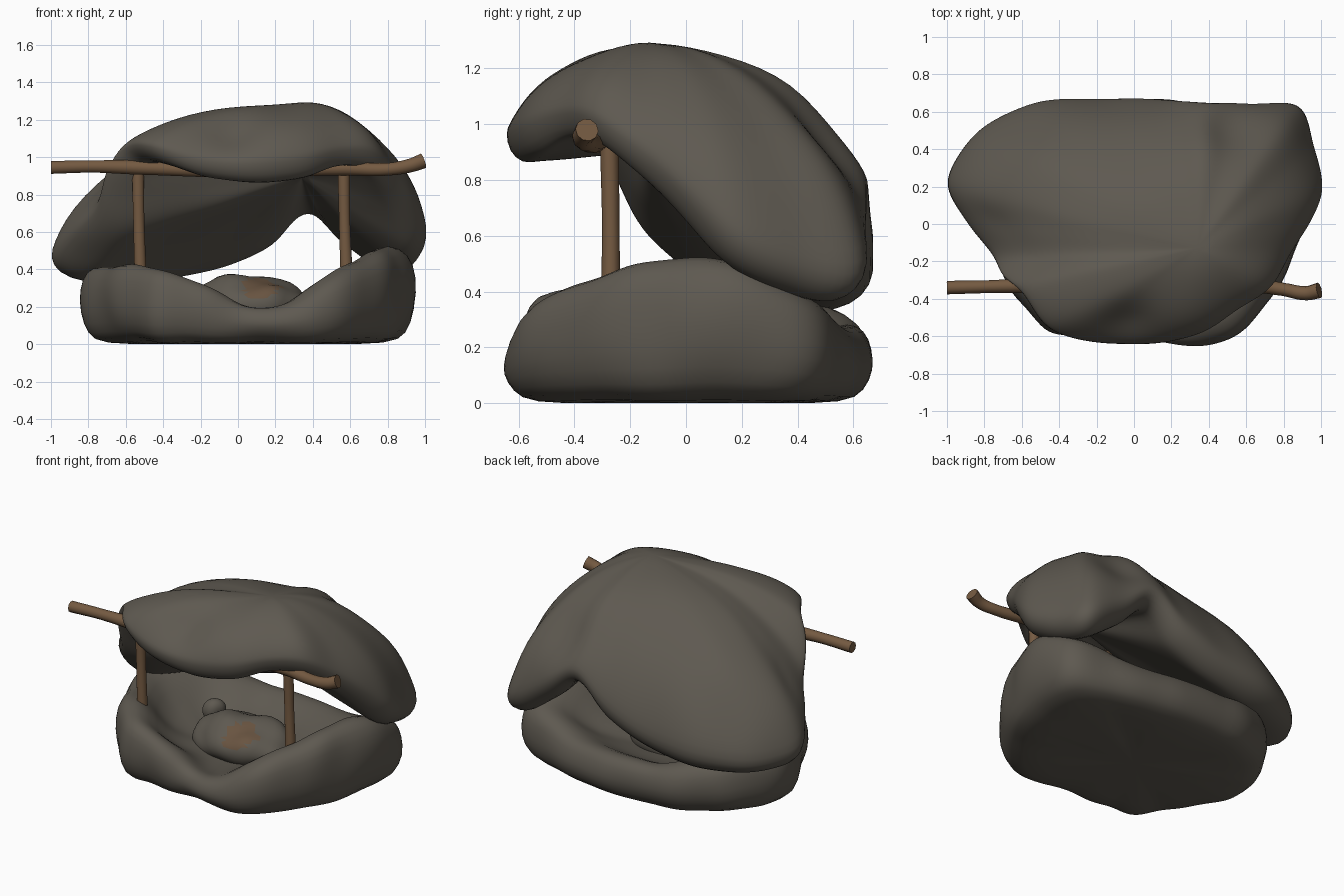
import bpy
import bmesh
import math
from mathutils import Vector, noise

cube = bpy.data.objects.get("Cube")
if cube:
    bpy.data.objects.remove(cube, do_unlink=True)


def make_material(name, color):
    mat = bpy.data.materials.new(name)
    mat.use_nodes = True
    mat.diffuse_color = color
    mat.node_tree.nodes["Principled BSDF"].inputs["Base Color"].default_value = color
    return mat


stone = make_material("grey brown stone", (0.112, 0.1, 0.081, 1))
rust = make_material("rust stain", (0.14, 0.088, 0.052, 1))
wood = make_material("brown wood", (0.175, 0.102, 0.053, 1))


def smooth_loop(points, steps=4):
    """Closed Catmull-Rom curve through the points."""
    pts = [Vector(p) for p in points]
    count = len(pts)
    result = []
    for i in range(count):
        a, b, c, d = (pts[(i + k) % count] for k in (-1, 0, 1, 2))
        for step in range(steps):
            t = step / steps
            result.append(0.5 * (2 * b + (c - a) * t
                                 + (2 * a - 5 * b + 4 * c - d) * t ** 2
                                 + (3 * b - a - 3 * c + d) * t ** 3))
    return result


def loft(start, rings, end):
    """Closed skin over a pole, a stack of rings and a second pole."""
    bm = bmesh.new()
    loops = [[bm.verts.new(co) for co in ring] for ring in rings]
    poles = [bm.verts.new(start), bm.verts.new(end)]
    count = len(loops[0])
    for i in range(count):
        j = (i + 1) % count
        bm.faces.new((poles[0], loops[0][i], loops[0][j]))
        bm.faces.new((poles[1], loops[-1][j], loops[-1][i]))
        for low, high in zip(loops, loops[1:]):
            bm.faces.new((low[i], high[i], high[j], low[j]))
    bmesh.ops.recalc_face_normals(bm, faces=bm.faces)
    return bm


def weather(bm, amount, frequency, dents=()):
    """Lumpy surface with a few broad hollows."""
    bm.normal_update()
    moves = []
    for v in bm.verts:
        push = noise.noise(v.co * frequency) * amount
        for centre, radius, depth in dents:
            gap = (v.co - Vector(centre)).length / radius
            push -= depth * math.exp(-gap * gap)
        moves.append(v.normal * push)
    for v, move in zip(bm.verts, moves):
        v.co += move
        v.co.z = max(v.co.z, 0)


def finish(name, bm, materials, levels=1):
    mesh = bpy.data.meshes.new(name)
    for face in bm.faces:
        face.smooth = True
    bm.to_mesh(mesh)
    bm.free()
    obj = bpy.data.objects.new(name, mesh)
    bpy.context.collection.objects.link(obj)
    for mat in materials:
        mesh.materials.append(mat)
    if levels:
        soften = obj.modifiers.new("Soften", "SUBSURF")
        soften.levels = soften.render_levels = levels


# Hollow base: outline points hold x, y and the height of the rim
base_outline = smooth_loop([
    (0.05, -0.6, 0.2), (0.3, -0.645, 0.21), (0.54, -0.61, 0.34),
    (0.76, -0.37, 0.45), (0.89, -0.1, 0.51), (0.95, 0.2, 0.51),
    (0.9, 0.47, 0.39), (0.6, 0.59, 0.31), (0.2, 0.66, 0.28),
    (-0.2, 0.66, 0.29), (-0.55, 0.56, 0.34), (-0.78, 0.33, 0.4),
    (-0.85, 0.08, 0.42), (-0.74, -0.2, 0.42), (-0.61, -0.41, 0.41),
    (-0.46, -0.575, 0.4), (-0.21, -0.61, 0.33)])
# Section steps: outline scale, fixed height, share of the rim height
base_section = [
    (0.5, 0, 0), (0.86, 0, 0), (0.95, 0.04, 0.03), (1, 0.04, 0.3),
    (0.995, 0, 0.7), (0.96, 0, 0.94), (0.87, 0, 1.03), (0.75, 0, 0.94),
    (0.61, 0.09, 0.38), (0.44, 0.15, 0.03), (0.2, 0.15, 0)]
base_rings = [[(p.x * s, p.y * s, fixed + share * p.z) for p in base_outline]
              for s, fixed, share in base_section]
bm = loft((0, 0, 0), base_rings, (0, 0, 0.15))
weather(bm, 0.03, 4.5)
finish("hollow_stone_base", bm, [stone])

# Arched roof: rim points hold x, y and the height of the lower edge
roof_rim = smooth_loop([
    (0.05, -0.645, 0.87), (0.33, -0.59, 0.89), (0.55, -0.47, 0.94),
    (0.73, -0.34, 0.93), (0.84, -0.15, 0.8), (0.95, 0.02, 0.64),
    (1.01, 0.2, 0.49), (0.96, 0.42, 0.39), (0.88, 0.64, 0.37),
    (0.6, 0.65, 0.53), (0.38, 0.655, 0.69), (0.15, 0.67, 0.52),
    (-0.15, 0.68, 0.4), (-0.5, 0.65, 0.35), (-0.79, 0.54, 0.32),
    (-0.95, 0.38, 0.33), (-1.01, 0.2, 0.37), (-0.9, 0, 0.48),
    (-0.77, -0.17, 0.62), (-0.71, -0.28, 0.82), (-0.6, -0.37, 0.96),
    (-0.46, -0.56, 0.96), (-0.22, -0.635, 0.89)])
apex = Vector((0.34, -0.13, 1.29))


def dome_ring(scale, rise, top, lift):
    """One ring between the lifted rim and the top of the dome."""
    ring = []
    for p in roof_rim:
        foot = p.z + lift
        ring.append((apex.x + (p.x - apex.x) * scale,
                     apex.y + (p.y - apex.y) * scale,
                     foot + (top - foot) * rise))
    return ring


arc = [math.radians(90 * k / 9) for k in range(1, 10)]
roof_rings = [dome_ring(math.sin(a), math.cos(a) ** 1.33, apex.z, 0.1) for a in arc]
roof_rings += [dome_ring(0.965, 0, 1, 0.035), dome_ring(0.88, 0, 1, 0)]
# The underside is nearly flat, sloping from the lip down to the rear
inner_top = 0.9
roof_rings += [dome_ring(0.8 * k / 6, 1 - k / 6, inner_top, 0.01)
               for k in range(6, 0, -1)]
bm = loft(apex, roof_rings, (apex.x, apex.y, inner_top))
weather(bm, 0.02, 3, [
    ((-0.02, -0.52, 1.12), 0.13, 0.045),   # hollow in the front lip
    ((-0.77, 0, 0.85), 0.15, 0.035),       # groove on one flank
    ((0.52, 0.52, 0.95), 0.16, 0.04)])     # groove above the rear gap
finish("arched_stone_roof", bm, [stone])


def boulder(name, centre, size, materials, stained=False):
    bm = bmesh.new()
    bmesh.ops.create_icosphere(bm, subdivisions=4, radius=1)
    for v in bm.verts:
        v.co = Vector(centre) + v.co * Vector(size)
    weather(bm, 0.035, 6)
    if stained:
        for face in bm.faces:
            c = face.calc_center_median()
            near = math.hypot(c.x - centre[0] - 0.08, c.y - centre[1] + 0.14)
            blotch = noise.noise(c * 14) * 0.08
            face.material_index = int(c.z > 0.24 and near + blotch < 0.095)
    finish(name, bm, materials, 0)


# Stones lying in the hollow
boulder("inner_stone", (0.05, -0.01, 0.2), (0.35, 0.23, 0.165),
        [stone, rust], stained=True)
boulder("pebble", (-0.27, 0.15, 0.26), (0.06, 0.06, 0.07), [stone])


def branch(name, points):
    """Round wooden stick; each point holds x, y, z and a radius."""
    curve = bpy.data.curves.new(name, "CURVE")
    curve.dimensions = "3D"
    curve.bevel_depth = 1
    curve.bevel_resolution = 3
    curve.use_fill_caps = True
    curve.resolution_u = 6
    spline = curve.splines.new("BEZIER")
    spline.bezier_points.add(len(points) - 1)
    for knot, (x, y, z, radius) in zip(spline.bezier_points, points):
        knot.co = (x, y, z)
        knot.radius = radius
        knot.handle_left_type = knot.handle_right_type = "AUTO"
    curve.materials.append(wood)
    obj = bpy.data.objects.new(name, curve)
    bpy.context.collection.objects.link(obj)
    bpy.ops.object.select_all(action="DESELECT")
    obj.select_set(True)
    bpy.context.view_layer.objects.active = obj
    bpy.ops.object.convert(target="MESH")
    bpy.ops.object.shade_smooth_by_angle(angle=math.radians(40))


# Wooden frame holding the roof
branch("crossbar", [
    (-1, -0.34, 0.945, 0.036), (-0.78, -0.335, 0.95, 0.034),
    (-0.55, -0.33, 0.945, 0.04), (0, -0.34, 0.925, 0.036),
    (0.57, -0.32, 0.94, 0.04), (0.8, -0.35, 0.935, 0.035),
    (0.92, -0.37, 0.955, 0.038), (0.99, -0.355, 0.98, 0.042)])
for name, x, foot in (("right_post", -0.53, 0.34), ("left_post", 0.57, 0.38)):
    branch(name, [(x + 0.01, -0.27, foot, 0.034), (x, -0.27, 0.65, 0.031),
                  (x - 0.005, -0.275, 0.95, 0.034)])
